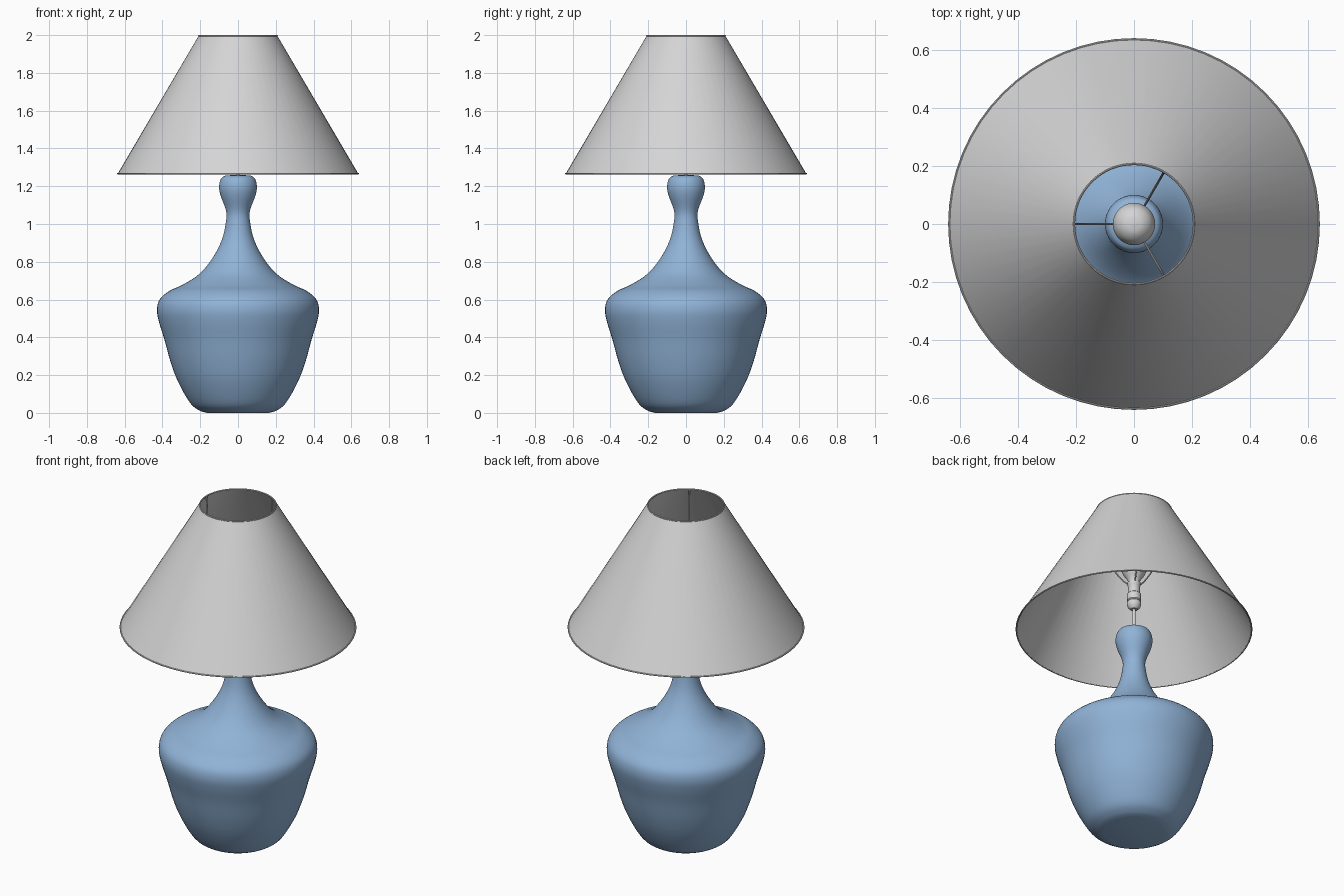
import bpy, bmesh, math
from mathutils import Vector

if "Cube" in bpy.data.objects:
    bpy.data.objects.remove(bpy.data.objects["Cube"], do_unlink=True)


def material(name, rgb):
    m = bpy.data.materials.new(name)
    m.use_nodes = True
    m.diffuse_color = (*rgb, 1)
    m.node_tree.nodes["Principled BSDF"].inputs["Base Color"].default_value = (*rgb, 1)
    return m


BLUE = material("blue_ceramic", (0.28, 0.45, 0.68))
GREY = material("light_grey", (0.66, 0.66, 0.66))


def smooth_path(pts, steps=4):
    """Catmull-Rom curve through the points."""
    p = [Vector(q) for q in pts]
    p = [2 * p[0] - p[1]] + p + [2 * p[-1] - p[-2]]
    out = []
    for a, b, c, d in zip(p, p[1:], p[2:], p[3:]):
        for i in range(steps):
            t = i / steps
            out.append(0.5 * (2 * b + (c - a) * t + (2 * a - 5 * b + 4 * c - d) * t ** 2
                              + (3 * b - a - 3 * c + d) * t ** 3))
    return out + [p[-2]]


def finish(obj, mat, angle=40):
    obj.data.materials.append(mat)
    bpy.ops.object.select_all(action='DESELECT')
    obj.select_set(True)
    bpy.context.view_layer.objects.active = obj
    bpy.ops.object.shade_smooth_by_angle(angle=math.radians(angle))
    return obj


def lathe(name, profile, mat, segments=64, closed=False):
    """Turn a (radius, height) profile around the z axis."""
    bm = bmesh.new()
    verts = [bm.verts.new((max(r, 0), 0, z)) for r, z in profile]
    pairs = list(zip(verts, verts[1:])) + ([(verts[-1], verts[0])] if closed else [])
    edges = [bm.edges.new(e) for e in pairs]
    bmesh.ops.spin(bm, geom=verts + edges, axis=(0, 0, 1), cent=(0, 0, 0),
                   angle=2 * math.pi, steps=segments, use_duplicate=False)
    bmesh.ops.remove_doubles(bm, verts=bm.verts, dist=1e-5)
    bmesh.ops.recalc_face_normals(bm, faces=bm.faces)
    me = bpy.data.meshes.new(name)
    bm.to_mesh(me)
    bm.free()
    obj = bpy.data.objects.new(name, me)
    bpy.context.collection.objects.link(obj)
    return finish(obj, mat)


def rod(name, pts, radius, mat):
    """Round wire along a path."""
    cu = bpy.data.curves.new(name, 'CURVE')
    cu.dimensions = '3D'
    cu.bevel_depth = radius
    cu.bevel_resolution = 2
    cu.use_fill_caps = True
    sp = cu.splines.new('POLY')
    sp.points.add(len(pts) - 1)
    for q, v in zip(sp.points, pts):
        q.co = (*v, 1)
    obj = bpy.data.objects.new(name, cu)
    bpy.context.collection.objects.link(obj)
    bpy.ops.object.select_all(action='DESELECT')
    obj.select_set(True)
    bpy.context.view_layer.objects.active = obj
    bpy.ops.object.convert(target='MESH')
    return finish(bpy.context.object, mat)


# Vase-shaped base: flat foot, wide shoulder, narrow neck and rounded head
body = [(0.165, 0.0), (0.205, 0.013), (0.254, 0.053), (0.317, 0.164), (0.357, 0.27),
        (0.389, 0.386), (0.418, 0.48), (0.429, 0.545), (0.415, 0.6), (0.365, 0.645),
        (0.296, 0.677), (0.205, 0.735), (0.135, 0.82), (0.086, 0.915), (0.064, 1.01),
        (0.063, 1.07), (0.092, 1.15), (0.1, 1.197), (0.09, 1.24), (0.065, 1.257)]
profile = [(0, 0.0)] + [tuple(p) for p in smooth_path(body)] + [(0, 1.26)]
lathe("base", profile, BLUE)

# Stem and stepped bulb socket
lathe("stem", [(0, 1.25), (0.009, 1.25), (0.009, 1.41), (0, 1.41)], GREY, 16)
lathe("socket", [(0, 1.39), (0.02, 1.39), (0.034, 1.405), (0.038, 1.42), (0.038, 1.435),
                 (0.033, 1.44), (0.038, 1.445), (0.038, 1.485), (0.032, 1.49),
                 (0.032, 1.535), (0.036, 1.54), (0.036, 1.555), (0, 1.555)], GREY, 32)

# Light bulb
bulb = [(0.028, 1.55), (0.036, 1.575), (0.058, 1.61), (0.071, 1.645), (0.072, 1.675),
        (0.06, 1.712), (0.034, 1.735), (0.0, 1.742)]
lathe("bulb", [(0, 1.55)] + [tuple(p) for p in smooth_path(bulb)], GREY, 32)

# Cone shade with thin wall and wire rims
lathe("shade", [(0.637, 1.266), (0.208, 1.997), (0.204, 1.997), (0.633, 1.266)],
      GREY, 64, closed=True)
for name, r, z in (("shade_bottom_rim", 0.637, 1.267), ("shade_top_rim", 0.207, 1.996)):
    ring = [(r + 0.004 * math.cos(a * math.pi / 4), z + 0.004 * math.sin(a * math.pi / 4))
            for a in range(8)]
    lathe(name, ring, GREY, 64, closed=True)

# Three curved arms carrying the shade
arm = smooth_path([(0.03, 1.55), (0.07, 1.59), (0.12, 1.665), (0.175, 1.77),
                   (0.2, 1.87), (0.206, 1.995)])
for i, deg in enumerate((60, 180, 300)):
    c, s = math.cos(math.radians(deg)), math.sin(math.radians(deg))
    rod(f"shade_arm_{i + 1}", [(r * c, r * s, z) for r, z in arm], 0.004, GREY)
